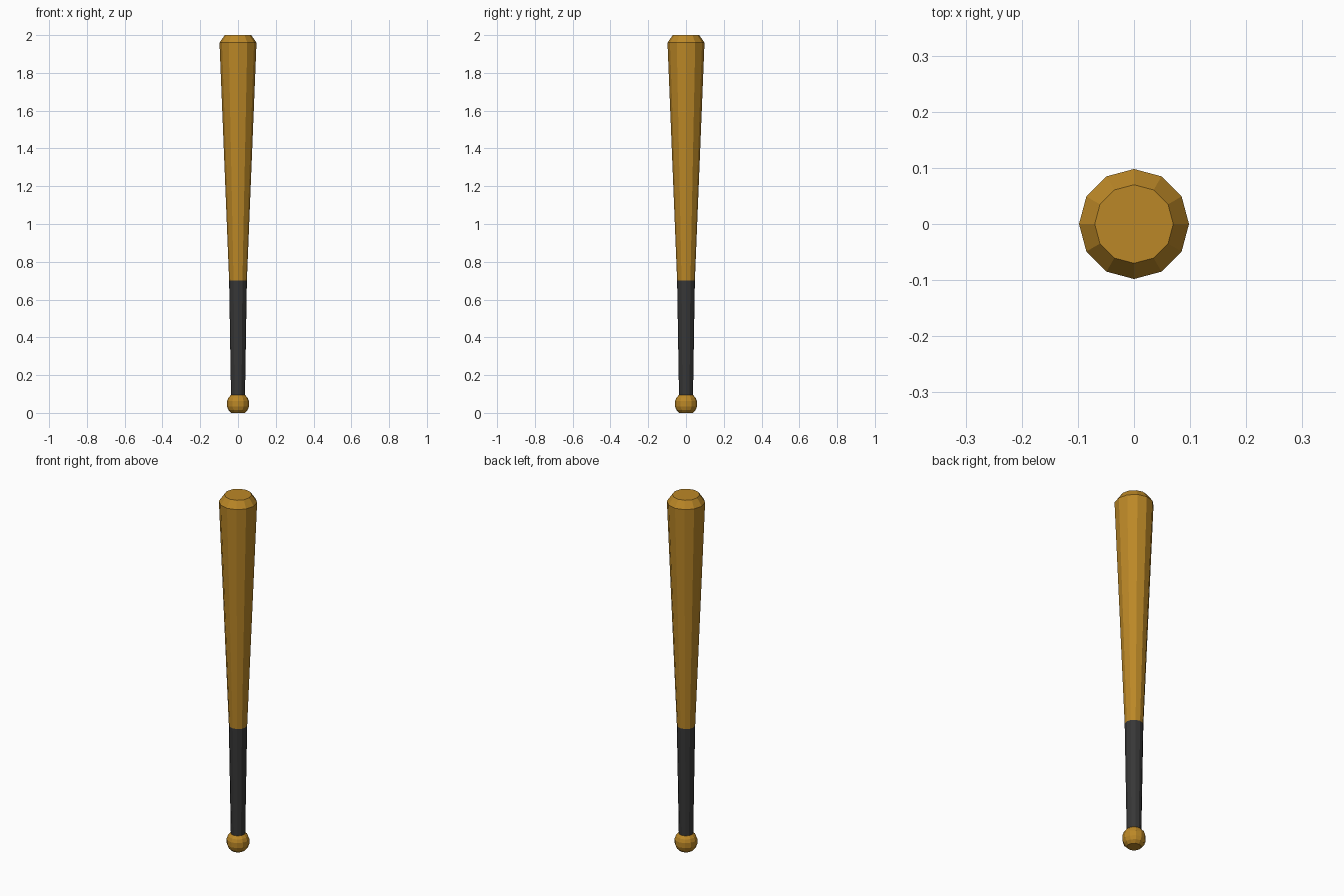
import bpy
from math import cos, sin, tau

SIDES = 12

cube = bpy.data.objects.get("Cube")
if cube:
    bpy.data.objects.remove(cube, do_unlink=True)


def material(name, rgb):
    mat = bpy.data.materials.new(name)
    mat.use_nodes = True
    mat.diffuse_color = (*rgb, 1)
    mat.node_tree.nodes["Principled BSDF"].inputs["Base Color"].default_value = (*rgb, 1)
    return mat


def lathe(name, profile, mat):
    """Turn a (radius, height) profile around z and cap both ends."""
    verts = [(r * cos(tau * i / SIDES), r * sin(tau * i / SIDES), z)
             for r, z in profile for i in range(SIDES)]
    faces = []
    for ring in range(len(profile) - 1):
        low = ring * SIDES
        for i in range(SIDES):
            j = (i + 1) % SIDES
            faces.append((low + i, low + j, low + SIDES + j, low + SIDES + i))
    faces.append(tuple(reversed(range(SIDES))))
    faces.append(tuple(range(len(verts) - SIDES, len(verts))))
    mesh = bpy.data.meshes.new(name)
    mesh.from_pydata(verts, [], faces)
    mesh.materials.append(mat)
    obj = bpy.data.objects.new(name, mesh)
    bpy.context.collection.objects.link(obj)
    return obj


wood = material("golden wood", (0.50, 0.245, 0.02))
wrap = material("dark grip wrap", (0.038, 0.038, 0.038))

# Rounded end knob
lathe("knob", [(0.036, 0), (0.051, 0.015), (0.058, 0.034), (0.058, 0.062),
               (0.051, 0.08), (0.038, 0.094)], wood)

# Wrapped handle
lathe("grip", [(0.037, 0.09), (0.047, 0.7)], wrap)

# Tapered hitting barrel with a bevelled tip
lathe("barrel", [(0.047, 0.7), (0.098, 1.96), (0.07, 2.0)], wood)
